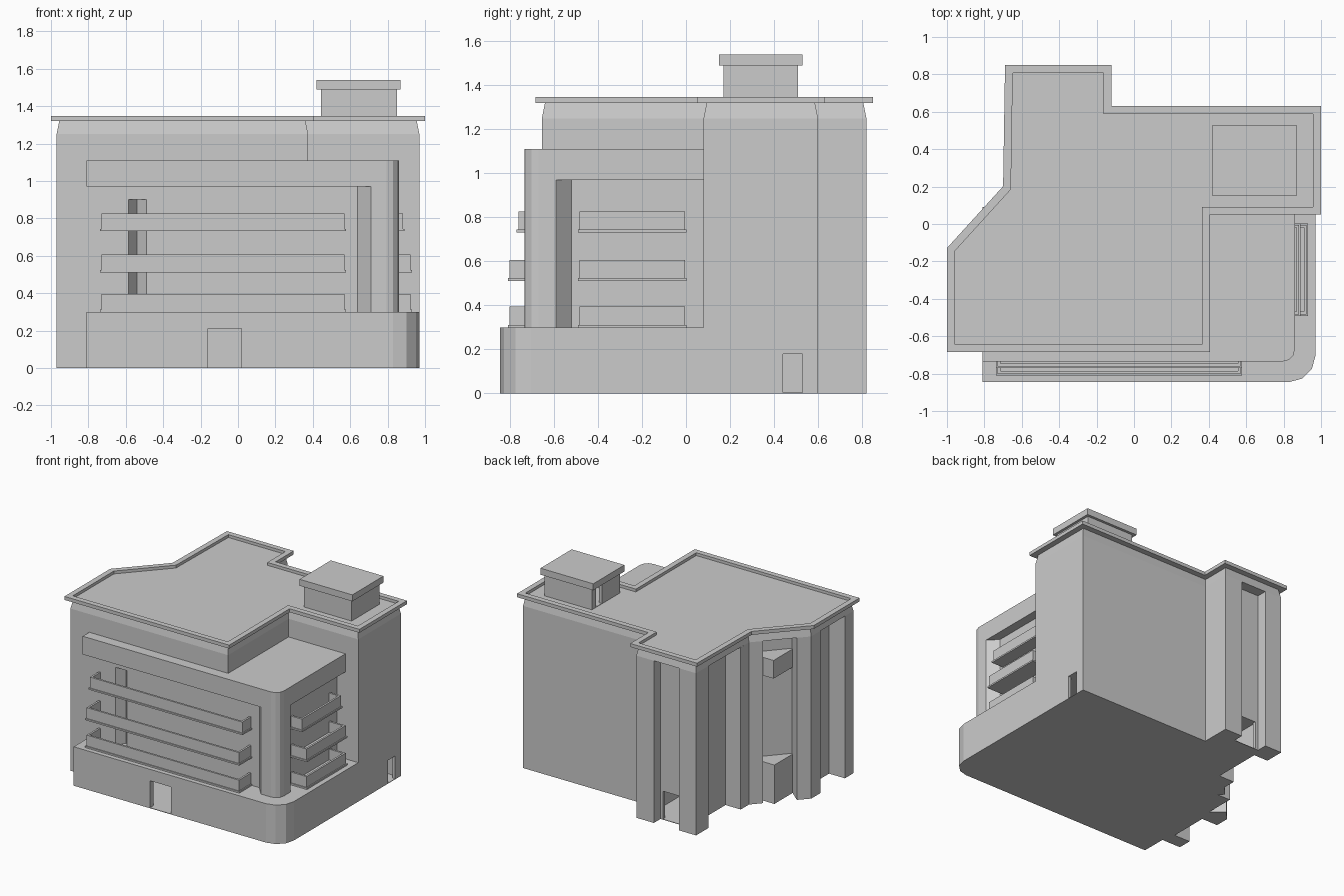
import bpy, bmesh, math
from mathutils import Vector

cube = bpy.data.objects.get("Cube")
if cube:
    bpy.data.objects.remove(cube, do_unlink=True)

GREY = bpy.data.materials.new("light grey plaster")
GREY.use_nodes = True
GREY.diffuse_color = (0.6, 0.6, 0.6, 1)
GREY.node_tree.nodes["Principled BSDF"].inputs["Base Color"].default_value = (0.6, 0.6, 0.6, 1)


def finish(name, bm):
    bmesh.ops.recalc_face_normals(bm, faces=bm.faces)
    mesh = bpy.data.meshes.new(name)
    bm.to_mesh(mesh)
    bm.free()
    mesh.materials.append(GREY)
    ob = bpy.data.objects.new(name, mesh)
    bpy.context.collection.objects.link(ob)
    return ob


def loft(name, rings):
    """Skin a stack of (outline, z) rings and cap both ends."""
    bm = bmesh.new()
    loops = [[bm.verts.new((x, y, z)) for x, y in pts] for pts, z in rings]
    n = len(loops[0])
    for a, b in zip(loops, loops[1:]):
        for i in range(n):
            j = (i + 1) % n
            bm.faces.new((a[i], a[j], b[j], b[i]))
    bm.faces.new(loops[0])
    bm.faces.new(loops[-1])
    return finish(name, bm)


def rect(x0, x1, y0, y1):
    return [(x0, y0), (x1, y0), (x1, y1), (x0, y1)]


def box(name, x0, x1, y0, y1, z0, z1):
    pts = rect(x0, x1, y0, y1)
    return loft(name, [(pts, z0), (pts, z1)])


def offset(pts, d):
    """Grow a counter-clockwise outline by d with mitred corners."""
    out = []
    for i, p in enumerate(pts):
        p, a, b = Vector(p), Vector(pts[i - 1]), Vector(pts[(i + 1) % len(pts)])
        e, f = (p - a).normalized(), (b - p).normalized()
        n, m = Vector((e.y, -e.x)), Vector((f.y, -f.x))
        out.append(tuple(p + (n + m) * d / (1 + n.dot(m))))
    return out


def arc(x, y, r, steps=3):
    """Rounded front corner whose square corner would be at x, y."""
    angles = [-math.pi / 2 * (1 - i / steps) for i in range(steps + 1)]
    return [(x - r + r * math.cos(t), y + r + r * math.sin(t)) for t in angles]


def cut(targets, cutters):
    for ob in targets:
        for c in cutters:
            mod = ob.modifiers.new("opening", 'BOOLEAN')
            mod.operation, mod.solver, mod.object = 'DIFFERENCE', 'EXACT', c
            bpy.context.view_layer.objects.active = ob
            bpy.ops.object.modifier_apply(modifier=mod.name)
    for c in cutters:
        bpy.data.objects.remove(c, do_unlink=True)


# Main walls, with recesses between the rear and side piers
front = [(-.97, -.655), (.375, -.655), (.375, .08), (.97, .08), (.97, .6), (-.15, .6), (-.15, .82)]
outline = front + [(-.66, .82), (-.67, .19), (-.97, -.14)]
piers = front + [
    (-.3, .82), (-.3, .74), (-.515, .74), (-.515, .82), (-.66, .82),
    (-.66, .67), (-.54, .67), (-.54, .29), (-.67, .29), (-.67, .19),
    (-.737, .115), (-.64, .03), (-.8, -.15), (-.9, -.065), (-.97, -.14),
    (-.97, -.25), (-.835, -.25), (-.835, -.55), (-.97, -.55)]
walls = loft("main_walls", [(piers, 0), (piers, 1.25)])
loft("tapered_cornice", [(outline, 1.25), (offset(outline, -.015), 1.325)])

# Roof slab with a low parapet
edge, inner = offset(outline, .03), offset(outline, -.012)
loft("roof_slab", [(edge, 1.32), (edge, 1.347), (inner, 1.347), (inner, 1.325)])

# Front wing: podium, window wall, corner pier and top band
base = [(-.81, -.845)] + arc(.97, -.845, .14) + [(.97, .08), (-.81, .08)]
podium = loft("podium", [(base, 0), (base, .3)])
wing = box("window_wall", .2, .79, -.655, .09, .25, 1.0)
pier = [(.64, -.655), (.71, -.735)] + arc(.86, -.735, .065) + [(.86, -.59), (.79, -.52), (.66, -.52)]
loft("corner_pier", [(pier, .29), (pier, .98)])
band = [(-.81, -.735)] + arc(.86, -.735, .065) + [(.86, .09), (-.81, .09)]
loft("top_band", [(band, .97), (band, 1.11)])


# Balconies: thin floor with a solid rail on three sides
def balcony(name, x0, x1, y0, y1, z, h, open_side):
    t = .015
    grow = .008
    ends = {"back": (x0 - grow, x1 + grow, y0 - grow, y1),
            "left": (x0, x1 + grow, y0 - grow, y1 + grow)}[open_side]
    box(name + "_floor", *ends, z, z + .012)
    z0, z1 = z + .01, z + h
    if open_side == "back":
        box(name + "_rail", x0, x1, y0, y0 + t, z0, z1)
        for x in (x0, x1 - t):
            box(name + "_end", x, x + t, y0 + t, y1, z0, z1)
    else:
        box(name + "_rail", x1 - t, x1, y0, y1, z0, z1)
        for y in (y0, y1 - t):
            box(name + "_end", x0, x1 - t, y, y + t, z0, z1)


for level, (z, reach) in enumerate([(.3, .04), (.512, .04), (.732, 0)], 1):
    balcony(f"front_balcony_{level}", -.73, .57, -.762 - reach, -.65, z, .095, "back")
    balcony(f"side_balcony_{level}", .785, .883 + reach, -.483, -.005, z, .095, "left")

# Splayed balcony door slot in the front wall
notch = [(-.585, -.67), (-.49, -.67), (-.49, -.655), (-.54, -.59), (-.585, -.655)]
cut([walls], [loft("slot", [(notch, .301), (notch, .9)])])

# Street doors opening into rooms
cut([podium, walls], [box("entrance", -.16, .02, -.9, -.7, .004, .212),
                      box("lobby", -.6, .3, -.8, -.2, .004, .212)])
cut([walls], [box("side_door", .93, 1.1, .44, .53, .004, .18),
              box("side_room", .5, .945, .2, .57, .004, .18)])
cut([walls], [box("rear_door", -.49, -.32, .7, .8, .004, .22),
              box("rear_room", -.5, -.2, .3, .715, .004, .22)])

# Rooftop stair house
house = box("stair_house", .445, .85, .17, .51, 1.32, 1.495)
cut([house], [box("roof_door", .4, .5, .39, .46, 1.328, 1.47),
              box("stair_room", .47, .83, .19, .49, 1.328, 1.47)])
box("stair_house_cap", .42, .87, .15, .53, 1.49, 1.54)
